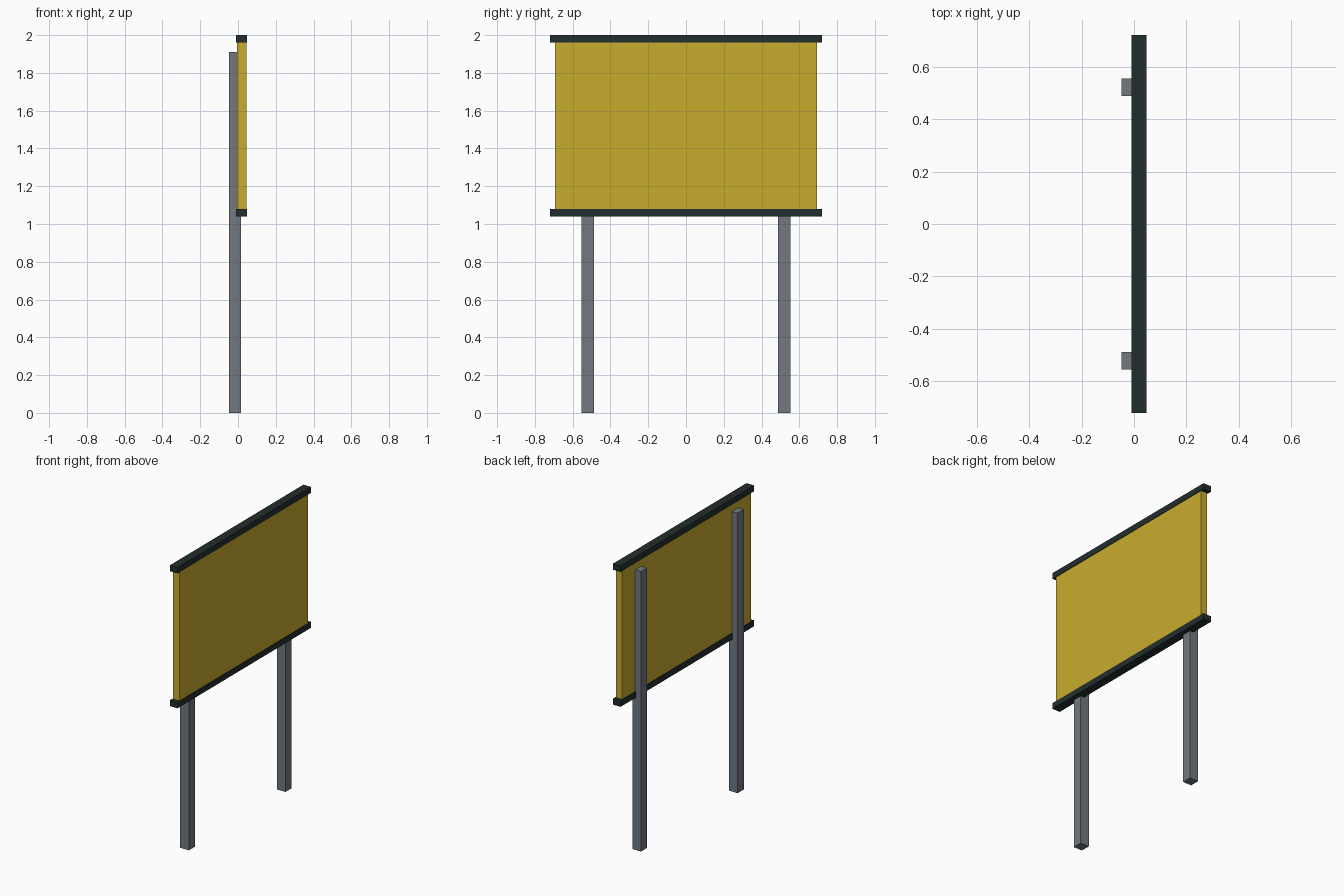
import bpy
from mathutils import Vector

default_cube = bpy.data.objects.get("Cube")
if default_cube:
    bpy.data.objects.remove(default_cube, do_unlink=True)


def make_material(name, color):
    mat = bpy.data.materials.new(name)
    mat.use_nodes = True
    mat.diffuse_color = (*color, 1)
    mat.node_tree.nodes["Principled BSDF"].inputs["Base Color"].default_value = (*color, 1)
    return mat


def add_box(name, low, high, mat):
    """Box between two opposite corners."""
    low, high = Vector(low), Vector(high)
    bpy.ops.mesh.primitive_cube_add(size=1, location=(low + high) / 2)
    obj = bpy.context.object
    obj.name = name
    obj.scale = high - low
    bpy.ops.object.transform_apply(location=False, rotation=False, scale=True)
    obj.data.materials.append(mat)
    return obj


yellow = make_material("yellow panel", (0.584, 0.413, 0.027))
dark = make_material("dark green rail", (0.016, 0.027, 0.026))
grey = make_material("grey post", (0.165, 0.191, 0.216))

# Sign board
add_box("sign_panel", (-0.004, -0.693, 1.06), (0.044, 0.693, 1.98), yellow)

# Rails capping the board's upper and lower edges
for name, bottom in (("top_rail", 1.96), ("bottom_rail", 1.04)):
    add_box(name, (-0.01, -0.72, bottom), (0.048, 0.72, bottom + 0.04), dark)

# Posts behind the board
for name, y in (("right_post", -0.521), ("left_post", 0.521)):
    add_box(name, (-0.048, y - 0.033, 0), (0.017, y + 0.033, 1.91), grey)
